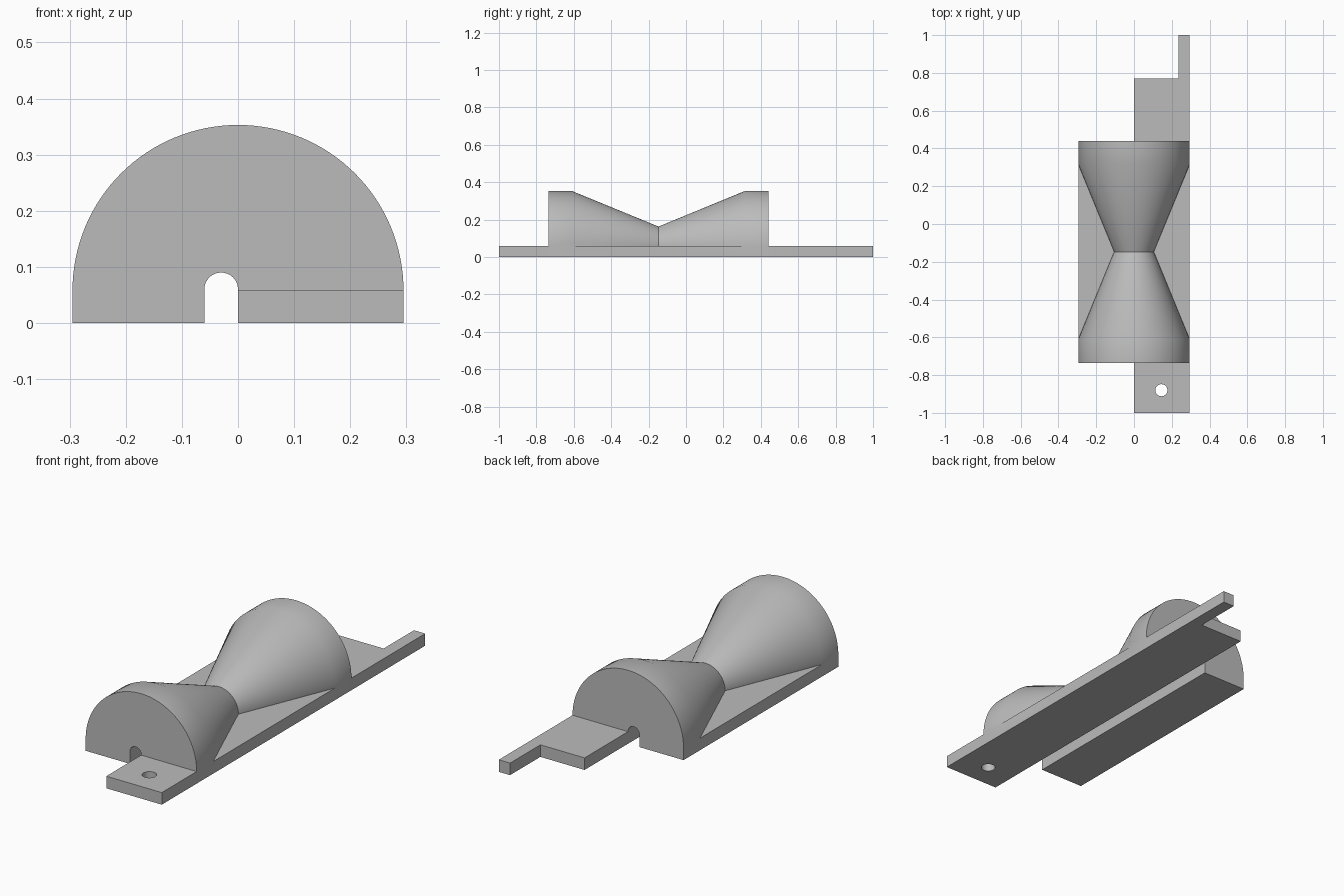
import bpy, bmesh, math

if "Cube" in bpy.data.objects:
    bpy.data.objects.remove(bpy.data.objects["Cube"])

W, T = 0.295, 0.058            # half width, base thickness
Y0, Y1 = -0.735, 0.44          # ends of the main body

grey = bpy.data.materials.new("grey")
grey.diffuse_color = (0.5, 0.5, 0.5, 1)
grey.use_nodes = True
grey.node_tree.nodes["Principled BSDF"].inputs["Base Color"].default_value = grey.diffuse_color


def finish(name, bm):
    bmesh.ops.remove_doubles(bm, verts=bm.verts, dist=1e-5)
    bmesh.ops.recalc_face_normals(bm, faces=bm.faces)
    me = bpy.data.meshes.new(name)
    bm.to_mesh(me)
    bm.free()
    me.materials.append(grey)
    ob = bpy.data.objects.new(name, me)
    bpy.context.collection.objects.link(ob)
    bpy.ops.object.select_all(action='DESELECT')
    ob.select_set(True)
    bpy.context.view_layer.objects.active = ob
    return ob


def smooth():
    bpy.ops.object.shade_smooth_by_angle(angle=math.radians(30))


def plate(name, outline):
    """Flat plate extruded from the ground to the base thickness."""
    bm = bmesh.new()
    f = bm.faces.new([bm.verts.new((x, y, 0)) for x, y in outline])
    top = bmesh.ops.extrude_face_region(bm, geom=[f])["geom"]
    for v in top:
        if isinstance(v, bmesh.types.BMVert):
            v.co.z = T
    return finish(name, bm)


def arc(cx, cz, r, n):
    return [(cx - r * math.cos(math.pi * i / n), cz + r * math.sin(math.pi * i / n))
            for i in range(n + 1)]


# Main body: wide base, arched spool on top, round-topped slot underneath
def section(r):
    slot = arc(-0.03, 0.06, 0.03, 16)[::-1]
    return ([(-W, 0), (-W, T)] + arc(0, T, r, 64) + [(W, T), (W, 0), (0, 0)]
            + slot + [(-0.06, 0)])


bm = bmesh.new()
rings = [[bm.verts.new((x, y, z)) for x, z in section(r)]
         for y, r in [(Y0, W), (-0.61, W), (-0.147, 0.105), (0.315, W), (Y1, W)]]
n = len(rings[0])
for a, b in zip(rings, rings[1:]):
    for i in range(n):
        j = (i + 1) % n
        bm.faces.new((a[i], a[j], b[j], b[i]))
bm.faces.new(rings[0])
bm.faces.new(rings[-1][::-1])
finish("spool_body", bm)
smooth()

# Rear arm with a narrow finger
plate("rear_arm", [(0, Y1), (W, Y1), (W, 1), (0.235, 1), (0.235, 0.77), (0, 0.77)])

# Front tab with a screw hole
tab = plate("front_tab", [(0, -1), (W, -1), (W, Y0), (0, Y0)])
bpy.ops.mesh.primitive_cylinder_add(vertices=32, radius=0.032, depth=0.3,
                                    location=(0.145, -0.88, T / 2))
cutter = bpy.context.object
cutter.name = "hole_cutter"
cutter.hide_render = True
bpy.context.view_layer.objects.active = tab
mod = tab.modifiers.new("hole", 'BOOLEAN')
mod.operation, mod.object, mod.solver = 'DIFFERENCE', cutter, 'EXACT'
bpy.ops.object.modifier_apply(modifier="hole")
bpy.data.objects.remove(cutter)
tab.select_set(True)
smooth()
